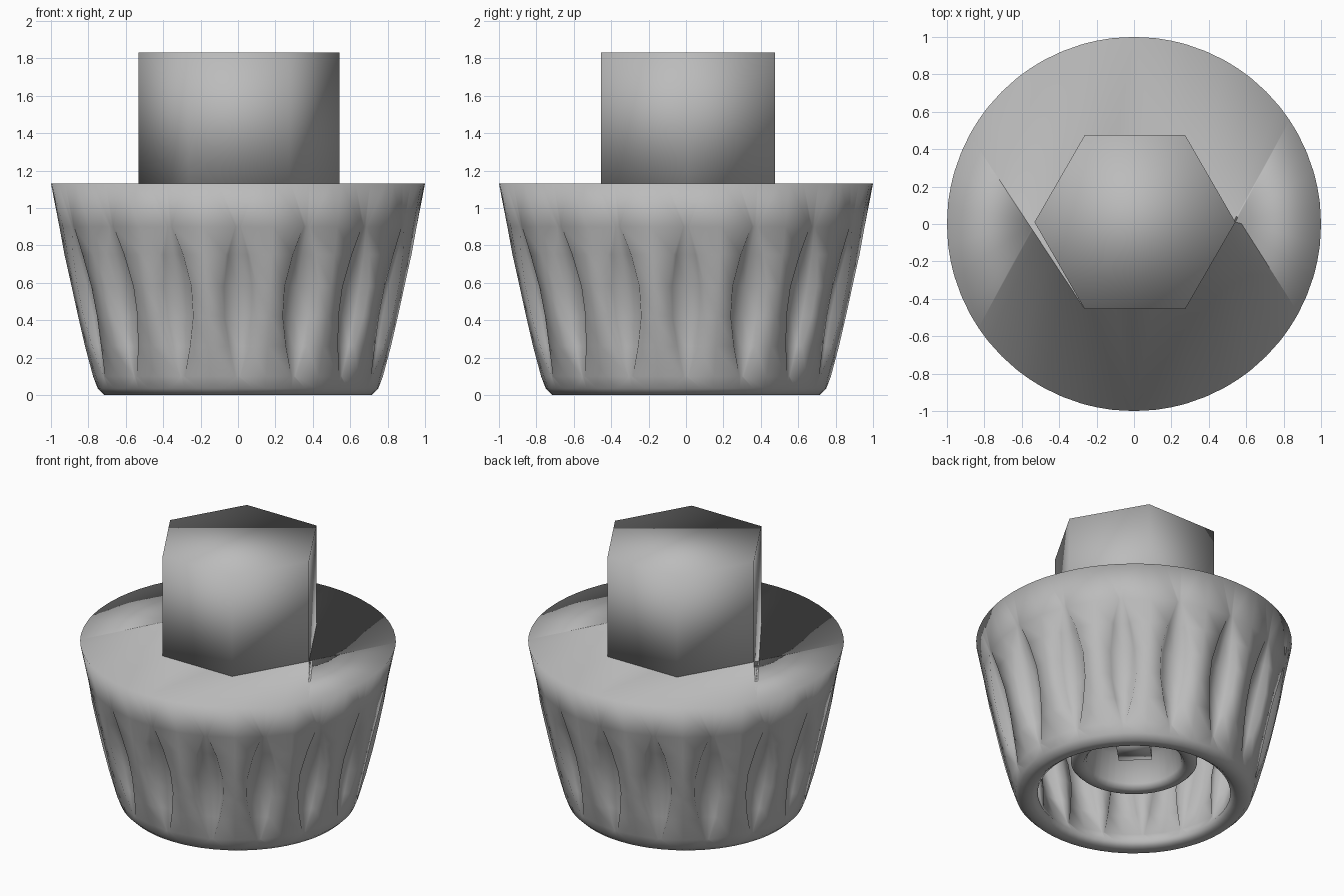
import bpy, bmesh
from math import sin, cos, pi, radians

if "Cube" in bpy.data.objects:
    bpy.data.objects.remove(bpy.data.objects["Cube"], do_unlink=True)

FLUTES = 16
STEP = 2 * pi / FLUTES
HALF_WIDTH = radians(6.6)
DEPTH = 0.07
LOW, HIGH = 0.1, 0.9
# Cross-section of a flute: sideways position and share of the depth
SECTION = [(-1, 0), (-0.8, 0.75), (0, 1), (0.8, 0.75), (1, 0)]

grey = bpy.data.materials.new("mid_grey")
grey.use_nodes = True
grey.diffuse_color = (0.5, 0.5, 0.5, 1)
grey.node_tree.nodes["Principled BSDF"].inputs["Base Color"].default_value = (0.5, 0.5, 0.5, 1)


def finish(name, bm):
    bmesh.ops.recalc_face_normals(bm, faces=bm.faces)
    mesh = bpy.data.meshes.new(name)
    bm.to_mesh(mesh)
    bm.free()
    mesh.shade_smooth()
    mesh.materials.append(grey)
    obj = bpy.data.objects.new(name, mesh)
    bpy.context.collection.objects.link(obj)


def ring(bm, r, z, fluted):
    """One horizontal loop; its columns gather round each flute."""
    t = (z - LOW) / (HIGH - LOW)
    lens = sin(pi * t) if fluted and 0 < t < 1 else 0.0
    width = HALF_WIDTH * (0.15 + 0.85 * lens) if fluted else STEP / 3
    verts = []
    for i in range(FLUTES):
        for offset, cut in SECTION:
            a = i * STEP + offset * width
            rr = r - DEPTH * lens * cut
            verts.append(bm.verts.new((rr * cos(a), rr * sin(a), z)))
        a = (i + 0.5) * STEP
        verts.append(bm.verts.new((r * cos(a), r * sin(a), z)))
    return verts


def polygon(bm, sides, radius, z, x=0.0, y=0.0):
    return [bm.verts.new((x + radius * cos(2 * pi * i / sides),
                          y + radius * sin(2 * pi * i / sides), z))
            for i in range(sides)]


def skin(bm, loops):
    for a, b in zip(loops, loops[1:]):
        for k in range(len(a)):
            n = (k + 1) % len(a)
            bm.faces.new((a[k], a[n], b[n], b[k]))


# Profiles (radius, height): outer wall, inner wall, and the socket tube
rim = [(1.0, 1.13)]
outer_wall = [(0.955, HIGH), (0.93, 0.75), (0.895, 0.58), (0.86, 0.42),
              (0.82, 0.26), (0.775, LOW)]
lip = [(0.75, 0.035), (0.715, 0.0), (0.65, 0.0), (0.61, 0.03)]
inner_wall = [(0.65, LOW), (0.70, 0.26), (0.74, 0.42), (0.775, 0.58),
              (0.81, 0.75), (0.83, HIGH)]
socket = [(0.82, 1.0), (0.42, 1.0), (0.40, 0.26), (0.38, 0.24),
          (0.32, 0.24), (0.30, 0.27), (0.28, 0.46)]

# Fluted cup, hollow below, with a hexagonal post growing from its top
bm = bmesh.new()
rings = []
for profile, fluted in ((rim, False), (outer_wall, True), (lip, False),
                        (inner_wall, True), (socket, False)):
    rings += [ring(bm, r, z, fluted) for r, z in profile]
skin(bm, rings)
bm.faces.new(rings[-1])

post = [polygon(bm, 6, 0.537, z, 0.005, 0.01) for z in (1.13, 1.83)]
skin(bm, post)
bm.faces.new(post[1])
seam = [e for loop in (rings[0], post[0])
        for e in {e for v in loop for e in v.link_edges}
        if all(v in loop for v in e.verts)]
bmesh.ops.bridge_loops(bm, edges=seam)
finish("fluted_cup_with_hex_post", bm)

# Small square stub inside the socket
bm = bmesh.new()
stub = [polygon(bm, 4, 0.15, z) for z in (0.33, 0.48)]
skin(bm, stub)
for loop in stub:
    bm.faces.new(loop)
finish("inner_stub", bm)
